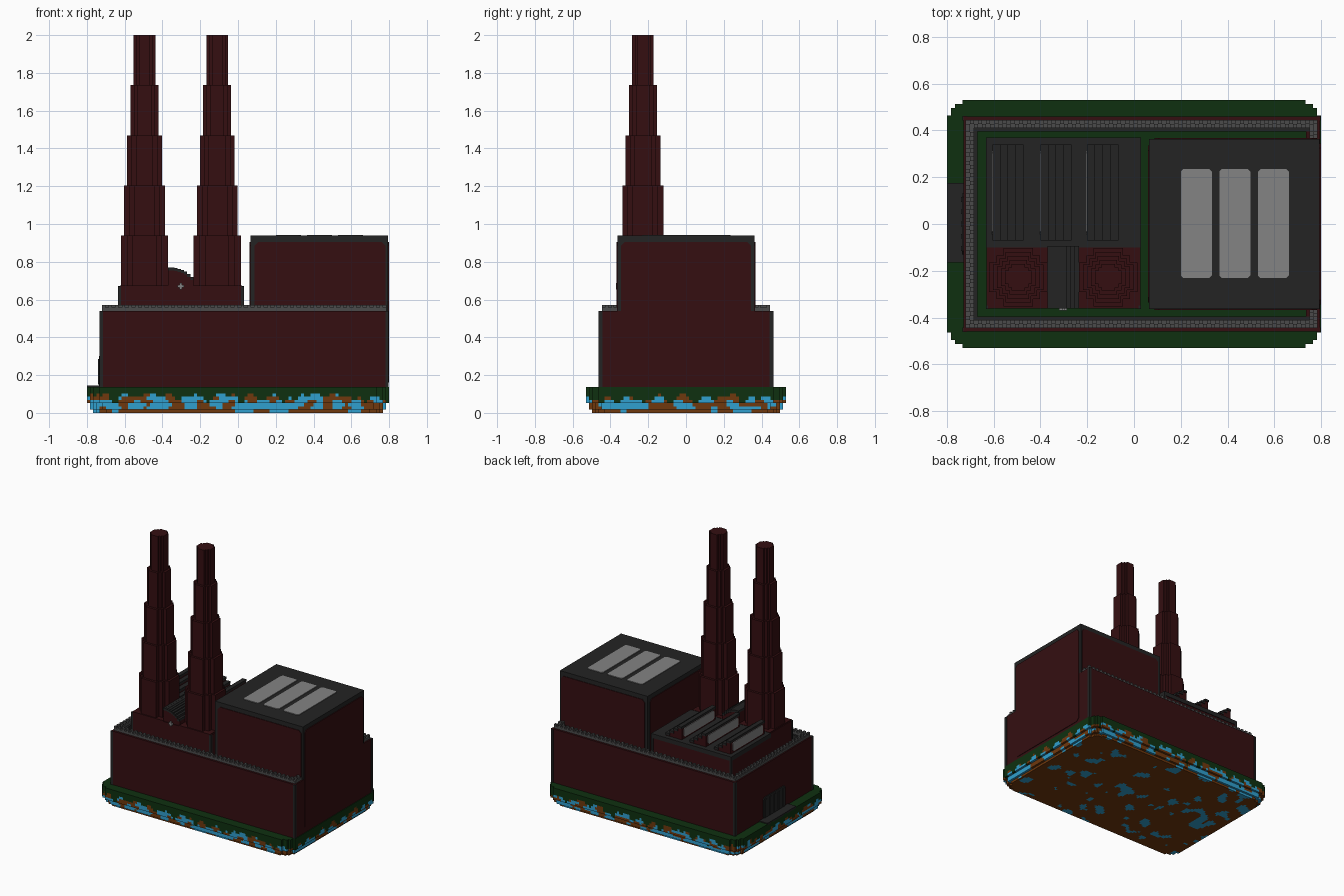
import bpy, bmesh, math
from mathutils import Vector, noise

cube = bpy.data.objects.get("Cube")
if cube:
    bpy.data.objects.remove(cube, do_unlink=True)


def material(name, rgb):
    m = bpy.data.materials.new(name)
    m.diffuse_color = (*rgb, 1)
    m.use_nodes = True
    m.node_tree.nodes["Principled BSDF"].inputs["Base Color"].default_value = (*rgb, 1)
    return m


BRICK = material("dark red brick", (0.035, 0.0045, 0.0055))
DARK = material("charcoal", (0.017, 0.017, 0.017))
TRIM = material("mid grey", (0.07, 0.07, 0.07))
GLASS = material("light grey glass", (0.23, 0.23, 0.23))
GRASS = material("dark green", (0.0045, 0.03, 0.005))
EARTH = material("brown earth", (0.16, 0.04, 0.004))
WATER = material("bright blue", (0.03, 0.35, 0.62))


def finish(name, bm, *mats):
    bmesh.ops.recalc_face_normals(bm, faces=bm.faces[:])
    me = bpy.data.meshes.new(name)
    bm.to_mesh(me)
    bm.free()
    for m in mats:
        me.materials.append(m)
    ob = bpy.data.objects.new(name, me)
    bpy.context.collection.objects.link(ob)
    return ob


def add_prism(bm, pts, axis, lo, hi):
    put = {"x": lambda u, v, w: (w, u, v), "y": lambda u, v, w: (u, w, v),
           "z": lambda u, v, w: (u, v, w)}[axis]
    a = [bm.verts.new(put(u, v, lo)) for u, v in pts]
    b = [bm.verts.new(put(u, v, hi)) for u, v in pts]
    bm.faces.new(a)
    bm.faces.new(b)
    for i in range(len(pts)):
        j = (i + 1) % len(pts)
        bm.faces.new((a[i], a[j], b[j], b[i]))


def prism(name, pts, axis, lo, hi, mat):
    bm = bmesh.new()
    add_prism(bm, pts, axis, lo, hi)
    return finish(name, bm, mat)


def rect(u0, u1, v0, v1, cut=0.0):
    """Rectangle outline, with corners cut off when cut > 0."""
    if not cut:
        return [(u0, v0), (u1, v0), (u1, v1), (u0, v1)]
    return [(u0 + cut, v0), (u1 - cut, v0), (u1, v0 + cut), (u1, v1 - cut),
            (u1 - cut, v1), (u0 + cut, v1), (u0, v1 - cut), (u0, v0 + cut)]


def box(name, x0, x1, y0, y1, z0, z1, mat):
    return prism(name, rect(x0, x1, y0, y1), "z", z0, z1, mat)


# Ground slab built of small cubes, outer shell only
NX, NY, NZ = 96, 64, 8
CX, CY, CZ = 1.6 / NX, 1.06 / NY, 0.138 / NZ


def solid(i, j, k):
    inset = (2, 1, 1)[k] if 0 <= k < 3 else 0
    a, b = min(i, NX - 1 - i) - inset, min(j, NY - 1 - j) - inset
    return 0 <= k < NZ and a >= 0 and b >= 0 and (a >= 4 or b >= (4, 2, 1, 1)[a])


def ground_colour(i, j, k, down):
    n = noise.noise(Vector((i * 0.2, j * 0.2, k * 0.4 + 3.7)))
    if down and k == 0:
        return 2 if n > 0.33 else 1
    drip = 4.5 + 4 * noise.noise(Vector((i * 0.3 + 40, j * 0.3, 8.1)))
    if k >= 6 or k > drip:
        return 0
    return 2 if n > (0.2 if k == 0 else -0.02) else 1


bm = bmesh.new()
grid = {}


def corner(i, j, k):
    if (i, j, k) not in grid:
        grid[i, j, k] = bm.verts.new((-0.8 + i * CX, -0.53 + j * CY, k * CZ))
    return grid[i, j, k]


for i in range(NX):
    for j in range(NY):
        for k in range(NZ):
            if not solid(i, j, k):
                continue
            for ax in range(3):
                for side in (0, 1):
                    nb = [i, j, k]
                    nb[ax] += 2 * side - 1
                    if solid(*nb):
                        continue
                    quad = []
                    for p, q in ((0, 0), (1, 0), (1, 1), (0, 1)):
                        c = [i, j, k]
                        c[ax] += side
                        c[(ax + 1) % 3] += p
                        c[(ax + 2) % 3] += q
                        quad.append(corner(*c))
                    f = bm.faces.new(quad if side else quad[::-1])
                    f.material_index = ground_colour(i, j, k, ax == 2 and side == 0)
finish("ground_slab", bm, GRASS, EARTH, WATER)

# Outer walls with dark linings and corner posts
G, W = 0.138, 0.54
for s, tag in ((-1, "front"), (1, "back")):
    y0, y1 = sorted((s * 0.46, s * 0.41))
    box(tag + "_wall", -0.73, 0.795, y0, y1, G, W, BRICK)
    y0, y1 = sorted((s * 0.41, s * 0.395))
    box(tag + "_wall_lining", -0.67, 0.75, y0, y1, G, W, DARK)
    for x, side in ((-0.733, "west"), (0.78, "east")):
        y0, y1 = sorted((s * 0.463, s * 0.443))
        box(f"{tag}_{side}_post", x, x + 0.018, y0, y1, G, W, DARK)
box("west_wall", -0.73, -0.685, -0.41, 0.41, G, W, BRICK)
box("west_wall_lining", -0.685, -0.67, -0.41, 0.41, G, W, DARK)
box("east_wall", 0.735, 0.795, -0.41, 0.41, G, W, BRICK)

# Chequered battlement on the walls: low course plus alternating teeth
C = 0.0175
runs = [(-0.72, 0.785, 0.41, 0.445), (-0.72, 0.785, -0.445, -0.41),
        (-0.72, -0.685, -0.41, 0.41), (0.75, 0.785, 0.365, 0.41), (0.75, 0.785, -0.41, -0.365)]
bm = bmesh.new()
for x0, x1, y0, y1 in runs:
    add_prism(bm, rect(x0, x1, y0, y1), "z", W, W + C)
    nx, ny = max(2, round((x1 - x0) / C)), max(2, round((y1 - y0) / C))
    dx, dy = (x1 - x0) / nx, (y1 - y0) / ny
    for i in range(nx):
        for j in range(ny):
            if (i + j) % 2 == 0:
                x, y = x0 + i * dx, y0 + j * dy
                add_prism(bm, rect(x, x + dx, y, y + dy), "z", W + C, 0.57)
finish("battlement", bm, TRIM)

# Tall hall: dark frame with brick panels and roof lights
box("hall_frame", 0.065, 0.793, -0.363, 0.363, G, 0.938, DARK)
prism("hall_east_panel", rect(-0.345, 0.345, 0.16, 0.905, 0.02), "x", 0.793, 0.799, BRICK)
prism("hall_west_panel", rect(-0.335, 0.335, 0.16, 0.905, 0.02), "x", 0.06, 0.065, BRICK)
for s, tag in ((-1, "front"), (1, "back")):
    y0, y1 = sorted((s * 0.363, s * 0.367))
    prism(f"hall_{tag}_panel", rect(0.087, 0.782, 0.16, 0.905, 0.02), "y", y0, y1, BRICK)
for n in range(3):
    x = 0.2 + n * 0.165
    prism(f"hall_roof_light_{n + 1}", rect(x, x + 0.133, -0.232, 0.236, 0.012),
          "z", 0.938, 0.943, GLASS)

# Low hall with dark roof and corner posts
box("low_hall", -0.63, 0.027, -0.36, 0.365, G, 0.668, BRICK)
box("low_hall_roof", -0.634, 0.031, -0.1, 0.369, 0.64, 0.672, DARK)
for x in (-0.634, 0.016):
    for y in (-0.364, 0.354):
        box("low_hall_post", x, x + 0.015, y, y + 0.015, G, 0.67, DARK)


def stepped_roof(name, x0, width, heights, y0, y1):
    """Brick gable under dark steps falling towards +x."""
    step = width / len(heights)
    for part, grow, drop, mat in (("gable", 0, 0.016, BRICK), ("roof", -0.006, 0, DARK)):
        bm = bmesh.new()
        for n, h in enumerate(heights):
            x = x0 + n * step
            low = 0.66 if part == "gable" else h - 0.016
            add_prism(bm, rect(x, x + step, y0 - grow * -1, y1 - grow), "z", low, h - drop)
        finish(f"{name}_{part}", bm, mat)


# Saw-tooth roofs with glass on the tall side
for n, x in enumerate((-0.605, -0.4, -0.2)):
    stepped_roof(f"sawtooth_{n + 1}", x, 0.133, (0.77, 0.745, 0.72, 0.695), -0.065, 0.335)
    prism(f"sawtooth_glass_{n + 1}", rect(-0.045, 0.315, 0.685, 0.752, 0.012),
          "x", x - 0.005, x, GLASS)

# Curved lean-to between the chimneys, with a small cross vent
curve = [0.67 + 0.1 * math.sqrt(1 - (n / 8) ** 2) for n in range(8)]
stepped_roof("lean_to", -0.37, 0.135, curve, -0.355, -0.1)
for name, w, h in (("vent_bar", 0.017, 0.006), ("vent_upright", 0.006, 0.017)):
    box(name, -0.303 - w, -0.303 + w, -0.37, -0.361, 0.67 - h, 0.67 + h, GLASS)

# Tapering chimneys on square plinths
quarter = [(1, 0.5), (0.75, 0.5), (0.75, 0.75), (0.5, 0.75), (0.5, 1)]
outline = []
for turn in range(4):
    for u, v in quarter:
        for _ in range(turn):
            u, v = -v, u
        outline.append((u, v))
tiers = [(0.67, 0.94, 0.125), (0.94, 1.203, 0.108), (1.203, 1.468, 0.092),
         (1.468, 1.735, 0.074), (1.735, 2.0, 0.057)]
for tag, cx in (("west", -0.495), ("east", -0.11)):
    box(tag + "_chimney_plinth", cx - 0.13, cx + 0.13, -0.361, -0.1, 0.6, 0.674, BRICK)
    bm = bmesh.new()
    for z0, z1, r in tiers:
        add_prism(bm, [(cx + r * u, -0.228 + r * v) for u, v in outline], "z", z0, z1)
    finish(tag + "_chimney", bm, BRICK)

# Doorway in the west wall with paving in front
box("paving", -0.8, -0.73, -0.165, 0.175, 0.13, 0.145, DARK)
prism("door", rect(-0.13, 0.13, 0.14, 0.3, 0.015), "x", -0.736, -0.73, DARK)
for n in range(5):
    y = -0.115 + n * 0.0525
    box("door_bar", -0.741, -0.736, y, y + 0.02, 0.15, 0.285, DARK)
